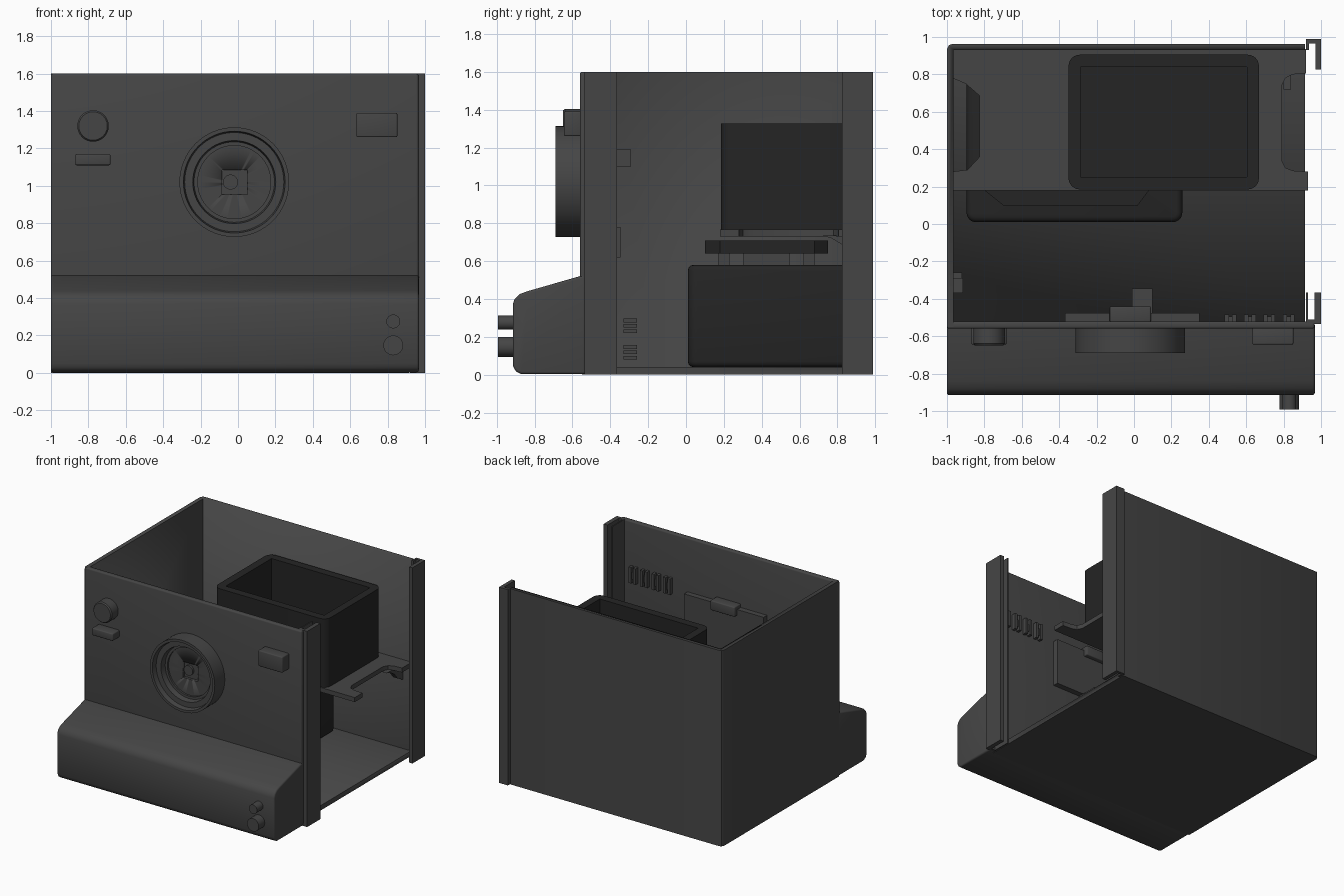
import bpy, bmesh, math
from mathutils import Matrix, Vector

if "Cube" in bpy.data.objects:
    bpy.data.objects.remove(bpy.data.objects["Cube"])


def material(name, v):
    m = bpy.data.materials.new(name)
    m.diffuse_color = (v, v, v, 1)
    m.use_nodes = True
    m.node_tree.nodes["Principled BSDF"].inputs["Base Color"].default_value = m.diffuse_color
    return m


GREY = material("charcoal grey", 0.06)
BLACK = material("soft black", 0.018)


def finish(name, bm, mat, bevel=0, segs=3):
    bmesh.ops.recalc_face_normals(bm, faces=bm.faces)
    me = bpy.data.meshes.new(name)
    bm.to_mesh(me)
    bm.free()
    me.materials.append(mat)
    ob = bpy.data.objects.new(name, me)
    bpy.context.collection.objects.link(ob)
    bpy.ops.object.select_all(action='DESELECT')
    bpy.context.view_layer.objects.active = ob
    ob.select_set(True)
    if bevel:
        mod = ob.modifiers.new("bevel", 'BEVEL')
        mod.width, mod.segments = bevel, segs
        mod.limit_method, mod.angle_limit = 'ANGLE', math.radians(35)
        bpy.ops.object.modifier_apply(modifier="bevel")
    bpy.ops.object.shade_smooth_by_angle(angle=math.radians(35))
    return ob


def box(name, x, y, z, mat=GREY, bevel=0):
    bm = bmesh.new()
    bmesh.ops.create_cube(bm, size=1)
    for v in bm.verts:
        for i, (a, b) in enumerate((x, y, z)):
            v.co[i] = (a + b) / 2 + v.co[i] * (b - a)
    return finish(name, bm, mat, bevel)


def prism(name, pts, axis, lo, hi, mat=GREY, bevel=0):
    """Extrude a profile: axis x takes (y, z) points, axis z takes (x, y) points."""
    bm = bmesh.new()
    f = bm.faces.new([bm.verts.new((lo, *p) if axis == 'x' else (*p, lo)) for p in pts])
    ext = bmesh.ops.extrude_face_region(bm, geom=[f])['geom']
    d = Vector((hi - lo, 0, 0) if axis == 'x' else (0, 0, hi - lo))
    bmesh.ops.translate(bm, vec=d, verts=[g for g in ext if isinstance(g, bmesh.types.BMVert)])
    return finish(name, bm, mat, bevel)


def lathe(name, prof, cx, cz, mat=GREY, n=48):
    """Revolve (radius, y) points about a front-facing axis."""
    bm = bmesh.new()
    vs = [bm.verts.new((r, y, 0)) for r, y in prof]
    es = [bm.edges.new(p) for p in zip(vs, vs[1:])]
    bmesh.ops.spin(bm, geom=vs + es, cent=(0, 0, 0), axis=(0, 1, 0),
                   angle=math.tau, steps=n, use_duplicate=False)
    bmesh.ops.remove_doubles(bm, verts=bm.verts, dist=1e-4)
    bmesh.ops.translate(bm, vec=(cx, 0, cz), verts=bm.verts)
    return finish(name, bm, mat)


def cut(ob, cutter):
    mod = ob.modifiers.new("cut", 'BOOLEAN')
    mod.operation, mod.object, mod.solver = 'DIFFERENCE', cutter, 'EXACT'
    bpy.context.view_layer.objects.active = ob
    bpy.ops.object.modifier_apply(modifier="cut")
    bpy.data.objects.remove(cutter)


def round_rect(x0, x1, y0, y1, r, n=6):
    pts = []
    for k, (cx, cy) in enumerate(((x1 - r, y1 - r), (x0 + r, y1 - r),
                                  (x0 + r, y0 + r), (x1 - r, y0 + r))):
        for i in range(n + 1):
            a = math.pi / 2 * (k + i / n)
            pts.append((cx + r * math.cos(a), cy + r * math.sin(a)))
    return pts


# Body shell, open at the top and on the right
shell = prism("body_shell", [(0.915, -0.55), (0.915, 0.962), (-0.975, 0.962), (-0.99, 0.955),
                             (-1, 0.935), (-1, -0.55)], 'z', 0, 1.6)
cut(shell, box("shell_cutter", (-0.966, 2), (-0.6, 0.93), (0.04, 2)))
box("front_panel", (-1, 0.965), (-0.56, -0.52), (0.01, 1.6), bevel=0.012)

# Lower front housing with sloping top
prism("front_housing", [(-0.53, 0.003), (-0.87, 0.003), (-0.9, 0.017), (-0.915, 0.05),
                        (-0.915, 0.37), (-0.905, 0.4), (-0.88, 0.425), (-0.84, 0.44),
                        (-0.545, 0.525), (-0.53, 0.525)], 'x', -1, 0.967, bevel=0.018)

# Right corner rails
prism("front_rail", [(0.92, -0.535), (1.0, -0.535), (1.0, -0.365), (0.965, -0.365),
                     (0.965, -0.51), (0.93, -0.51), (0.93, -0.365), (0.92, -0.365)], 'z', 0, 1.6)
prism("back_rail", [(0.92, 0.93), (0.935, 0.93), (0.935, 0.965), (0.97, 0.965),
                    (0.97, 0.825), (1.0, 0.825), (1.0, 0.988), (0.92, 0.988)], 'z', 0, 1.6)

# Lens with stepped rings and square aperture
lens = lathe("lens", [(0, -0.54), (0.293, -0.54), (0.293, -0.69), (0.272, -0.69), (0.265, -0.65),
                      (0.222, -0.65), (0.215, -0.605), (0.195, -0.605), (0.195, -0.59),
                      (0, -0.59)], -0.02, 1.02, n=64)
cut(lens, box("aperture_cutter", (-0.085, 0.05), (-0.7, -0.568), (0.955, 1.085)))
lathe("lens_eye", [(0, -0.56), (0.04, -0.56), (0.04, -0.585), (0, -0.585)], -0.04, 1.02)

# Front controls
lathe("round_knob", [(0, -0.55), (0.084, -0.55), (0.084, -0.64), (0.076, -0.65), (0, -0.65)],
      -0.775, 1.32)
box("flash_bar", (-0.87, -0.682), (-0.645, -0.55), (1.11, 1.17), bevel=0.008)
box("viewfinder", (0.633, 0.852), (-0.645, -0.55), (1.26, 1.39), bevel=0.008)
for name, r, z in (("small_button", 0.037, 0.275), ("large_button", 0.053, 0.147)):
    lathe(name, [(0, -0.9), (r, -0.9), (r, -0.993), (0, -0.993)], 0.83, z, n=32)

# Shelf with hand notches at both sides
prism("shelf", [(-0.97, 0.18), (0.93, 0.18), (0.93, 0.28), (0.85, 0.285), (0.81, 0.3), (0.79, 0.34),
                (0.79, 0.74), (0.81, 0.78), (0.85, 0.8), (0.92, 0.805), (0.92, 0.935),
                (-0.97, 0.935), (-0.97, 0.78), (-0.9, 0.75), (-0.825, 0.685), (-0.825, 0.36),
                (-0.89, 0.29), (-0.97, 0.28)], 'z', 0.73, 0.767)
prism("shelf_bracket", [(0.935, 0.735), (0.72, 0.735), (0.77, 0.72), (0.82, 0.69), (0.86, 0.64),
                        (0.935, 0.6)], 'x', 0.8, 0.84)

# Upper open bin
bin_ = prism("upper_bin", round_rect(-0.35, 0.668, 0.185, 0.905, 0.06), 'z', 0.767, 1.327, BLACK)
cut(bin_, prism("bin_cutter", [(-0.285, 0.25), (0.605, 0.25), (0.605, 0.84), (-0.285, 0.84)],
                'z', 0.8, 1.5, BLACK))

# Lower block with a raised lid on short feet
prism("lower_block", round_rect(-0.895, 0.258, 0.01, 0.9, 0.05), 'z', 0.04, 0.58, BLACK, 0.03)
prism("block_lid", [(-0.7, 0.1), (0.02, 0.1), (0.08, 0.18), (0.08, 0.68), (0.02, 0.75),
                    (-0.7, 0.75), (-0.8, 0.68), (-0.8, 0.18)], 'z', 0.64, 0.71, BLACK)
for i, x in enumerate((-0.7, -0.06)):
    for j, y in enumerate((0.2, 0.65)):
        box(f"lid_foot_{i}_{j}", (x, x + 0.08), (y - 0.03, y + 0.03), (0.57, 0.65))
box("lid_spacer", (-0.6, -0.1), (0.3, 0.55), (0.57, 0.65))

# Inside of the front panel: backing plate, latches and clips
box("lens_backing", (-0.37, 0.35), (-0.525, -0.475), (0.78, 1.16))
box("backing_latch", (-0.13, 0.09), (-0.525, -0.44), (1.11, 1.19), bevel=0.008)
box("backing_tab", (-0.01, 0.1), (-0.525, -0.345), (0.62, 0.78))
for i in range(4):
    x = 0.485 + 0.104 * i
    box(f"clip_{i}_left", (x, x + 0.022), (-0.525, -0.485), (1.11, 1.24))
    box(f"clip_{i}_right", (x + 0.04, x + 0.062), (-0.525, -0.485), (1.11, 1.24))
    box(f"clip_{i}_bridge", (x, x + 0.062), (-0.525, -0.495), (1.14, 1.2))

# Inside of the left wall: catch and socket strips
box("wall_catch", (-0.97, -0.915), (-0.37, -0.29), (1.1, 1.19))
for i, z in enumerate((0.08, 0.22)):
    for j in range(3):
        box(f"wall_strip_{i}_{j}", (-0.97, -0.92), (-0.33, -0.26),
            (z + 0.028 * j, z + 0.028 * j + 0.02))
